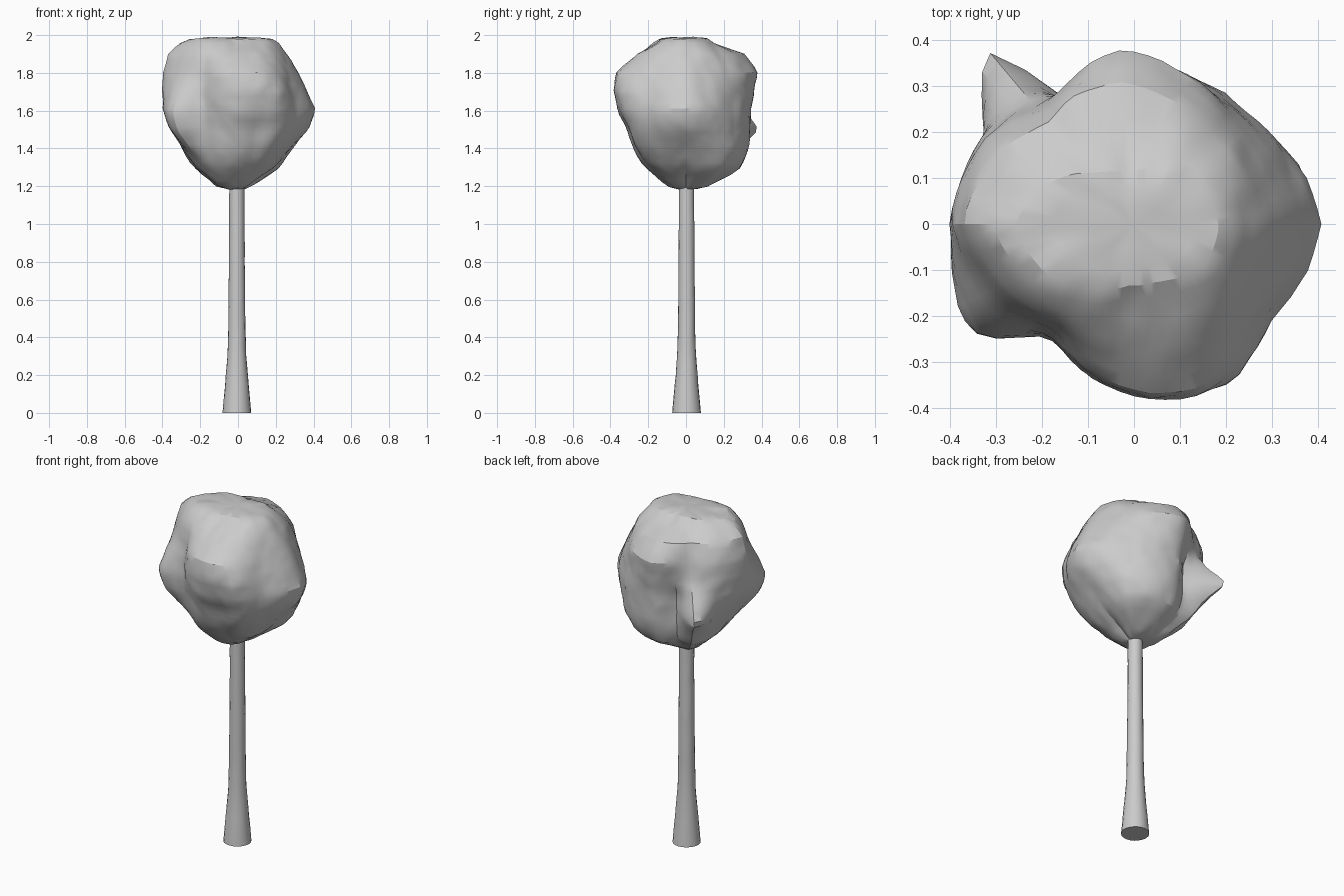
import bpy, bmesh
from math import sin, cos, pi, radians
from mathutils import Vector, noise

if "Cube" in bpy.data.objects:
    bpy.data.objects.remove(bpy.data.objects["Cube"])


def finish(bm, name):
    bmesh.ops.recalc_face_normals(bm, faces=bm.faces)
    mesh = bpy.data.meshes.new(name)
    bm.to_mesh(mesh)
    bm.free()
    obj = bpy.data.objects.new(name, mesh)
    bpy.context.collection.objects.link(obj)
    return obj


def loft(bm, rings, tip_low=None, tip_high=None):
    """Skin a stack of closed point rings, ending in fans or flat caps."""
    loops = [[bm.verts.new(p) for p in ring] for ring in rings]
    n = len(loops[0])
    for a, b in zip(loops, loops[1:]):
        for i in range(n):
            j = (i + 1) % n
            bm.faces.new((a[i], a[j], b[j], b[i]))
    for loop, tip in ((loops[0], tip_low), (loops[-1], tip_high)):
        if tip is None:
            bm.faces.new(loop)
        else:
            t = bm.verts.new(tip)
            for i in range(n):
                bm.faces.new((loop[i], loop[(i + 1) % n], t))


def lerp_table(keys, values, x):
    for k in range(len(keys) - 1):
        if x <= keys[k + 1]:
            f = (x - keys[k]) / (keys[k + 1] - keys[k])
            return values[k] + (values[k + 1] - values[k]) * max(0, f)
    return values[-1]


# Trunk: slim tapered shaft with a flared, slightly uneven foot
SIDES = 20
trunk_z = [0, 0.1, 0.2, 0.32, 0.45, 0.7, 0.95, 1.25]
trunk_r = [0.076, 0.067, 0.058, 0.049, 0.045, 0.043, 0.041, 0.040]
rings = []
for k in range(26):
    z = k * 0.05
    r = lerp_table(trunk_z, trunk_r, z)
    ring = []
    for i in range(SIDES):
        a = 2 * pi * i / SIDES
        rr = r + 0.002 * noise.noise(Vector((cos(a) * 3, sin(a) * 3, z * 12)))
        ring.append((rr * cos(a) - 0.006, rr * sin(a) + 0.003, z))
    rings.append(ring)
bm = bmesh.new()
loft(bm, rings)
trunk = finish(bm, "trunk")
for p in trunk.data.polygons:
    p.use_smooth = len(p.vertices) == 4

# Crown: vertical radius profiles around the axis (degrees -> radius by height)
levels = [1.2, 1.3, 1.4, 1.5, 1.6, 1.7, 1.8, 1.9, 1.96]
profiles = {
    0: (.04, .18, .28, .37, .41, .365, .32, .26, .22),
    45: (.12, .29, .34, .345, .345, .33, .30, .25, .18),
    95: (.11, .30, .33, .34, .34, .36, .39, .31, .13),
    117: (.13, .25, .28, .27, .28, .32, .34, .31, .15),    # rear fold
    130: (.15, .30, .38, .53, .41, .34, .32, .29, .17),    # rear spur
    150: (.14, .26, .32, .36, .38, .38, .36, .33, .23),
    180: (.10, .22, .29, .35, .39, .405, .395, .37, .31),
    213: (.12, .22, .31, .40, .44, .39, .33, .29, .25),    # side lobe
    232: (.11, .23, .27, .29, .30, .30, .29, .27, .21),    # front fold
    265: (.08, .22, .28, .31, .35, .37, .36, .24, .16),
    290: (.07, .22, .28, .32, .37, .40, .39, .27, .16),
    302: (.07, .22, .30, .35, .39, .405, .37, .27, .17),
    328: (.06, .20, .29, .35, .37, .35, .31, .26, .21),
}
angles = list(profiles) + [360]
columns = list(profiles.values()) + [profiles[0]]


def crown_ring(z, scale=1.0, z_out=None):
    ring = []
    for i in range(72):
        deg = i * 5
        r = lerp_table(angles, [lerp_table(levels, c, z) for c in columns], deg)
        a = radians(deg)
        ring.append(Vector((scale * r * cos(a), scale * r * sin(a),
                            z if z_out is None else z_out)))
    return ring


rings = [crown_ring(1.2, 0.5, 1.188)]
rings += [crown_ring(1.2 + 0.76 * k / 24) for k in range(25)]
rings += [crown_ring(1.96, s, z) for s, z in
          ((0.85, 1.98), (0.6, 1.985), (0.3, 1.987))]
bm = bmesh.new()
loft(bm, rings, (0, 0, 1.185), (0, 0, 1.987))
bmesh.ops.smooth_vert(bm, verts=bm.verts, factor=0.4,
                      use_axis_x=True, use_axis_y=True, use_axis_z=True)
# Lumpy leaf surface
centre = Vector((0, 0, 1.58))
for v in bm.verts:
    d = (v.co - centre).normalized()
    v.co += d * (0.008 * noise.noise(v.co * 7) + 0.006 * noise.noise(v.co * 16) + 0.001)
    v.co.z = min(v.co.z, 2.0)
bmesh.ops.triangulate(bm, faces=bm.faces)
crown = finish(bm, "crown")
bpy.context.view_layer.objects.active = crown
crown.select_set(True)
bpy.ops.object.shade_smooth_by_angle(angle=radians(25))
